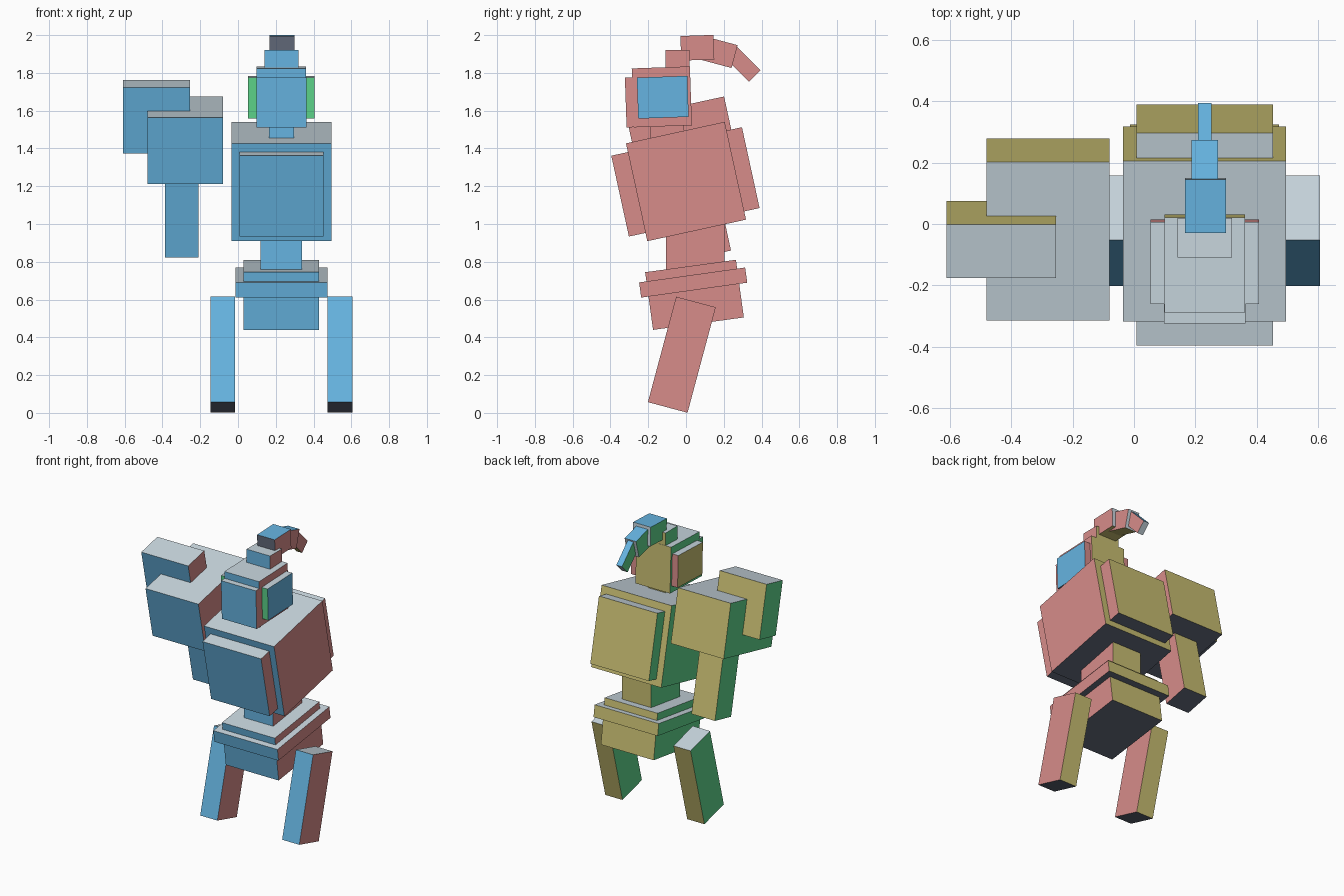
import bpy, bmesh
from math import radians
from mathutils import Matrix, Vector

cube = bpy.data.objects.get("Cube")
if cube:
    bpy.data.objects.remove(cube, do_unlink=True)


def linear(c):
    c /= 255
    return c / 12.92 if c <= 0.04045 else ((c + 0.055) / 1.055) ** 2.4


def material(name, rgb):
    mat = bpy.data.materials.new(name)
    col = [linear(c) for c in rgb] + [1.0]
    mat.use_nodes = True
    mat.diffuse_color = col
    mat.node_tree.nodes["Principled BSDF"].inputs["Base Color"].default_value = col
    return mat


# One colour for each side of a block, with the side it belongs to
SIDES = [
    (material("front_blue", (102, 180, 225)), Vector((0, -1, 0))),
    (material("back_yellow", (200, 190, 114)), Vector((0, 1, 0))),
    (material("left_salmon", (215, 140, 138)), Vector((1, 0, 0))),
    (material("right_green", (94, 213, 139)), Vector((-1, 0, 0))),
    (material("top_grey", (200, 214, 222)), Vector((0, 0, 1))),
    (material("bottom_slate", (97, 105, 121)), Vector((0, 0, -1))),
]


def block(name, center, size, tilt=0, turn=0):
    """Box coloured by its own sides, then turned about z and tilted about x."""
    bm = bmesh.new()
    bmesh.ops.create_cube(bm, size=1, matrix=Matrix.Diagonal((*size, 1)))
    bm.normal_update()
    for f in bm.faces:
        f.material_index = max(range(len(SIDES)), key=lambda i: f.normal.dot(SIDES[i][1]))
    mesh = bpy.data.meshes.new(name)
    bm.to_mesh(mesh)
    bm.free()
    for mat, _ in SIDES:
        mesh.materials.append(mat)
    obj = bpy.data.objects.new(name, mesh)
    obj.matrix_world = (Matrix.Translation(center)
                        @ Matrix.Rotation(radians(tilt), 4, "X")
                        @ Matrix.Rotation(radians(turn), 4, "Z"))
    bpy.context.collection.objects.link(obj)
    return obj


MID = 0.23    # centre line of the body
LEAN = 12.3   # forward lean of the upper body

# Torso with the armour slab passing through it
block("torso", (MID, 0, 1.225), (0.53, 0.535, 0.53), LEAN)
block("chest_and_back_plate", (MID, -0.003, 1.223), (0.443, 0.708, 0.438), LEAN)
block("waist", (MID, 0.05, 0.85), (0.22, 0.31, 0.34))

# Pelvis and belt
block("pelvis", (MID, 0.045, 0.625), (0.4, 0.485, 0.308), 7.8)
block("belt", (MID, 0.038, 0.69), (0.485, 0.567, 0.081), 8)

# Legs
for side, name in ((-1, "right_leg"), (1, "left_leg")):
    block(name, (MID + side * 0.31, -0.022, 0.308), (0.13, 0.217, 0.578), -15)

# Single arm on the right
block("shoulder", (-0.28, -0.018, 1.443), (0.4, 0.528, 0.36), LEAN)
block("shoulder_guard", (-0.432, -0.05, 1.568), (0.355, 0.178, 0.358), LEAN)
block("forearm", (-0.297, 0.098, 1.085), (0.178, 0.178, 0.5), LEAN)

# Head
block("neck", (MID, -0.1, 1.46), (0.133, 0.178, 0.28))
block("head", (MID, -0.128, 1.673), (0.262, 0.308, 0.312), 2)
block("face_plate", (MID, -0.265, 1.645), (0.264, 0.108, 0.264), 2)
block("ear_guards", (MID, -0.123, 1.671), (0.267, 0.352, 0.217), 2, turn=90)

# Topknot and its curving tail
block("topknot_base", (MID, -0.045, 1.865), (0.178, 0.128, 0.11))
block("tail_root", (MID + 0.002, 0.06, 1.933), (0.133, 0.13, 0.175), -88)
block("tail_middle", (MID, 0.18, 1.907), (0.087, 0.125, 0.16), -105)
block("tail_tip", (MID, 0.3, 1.848), (0.043, 0.085, 0.18), -135)
